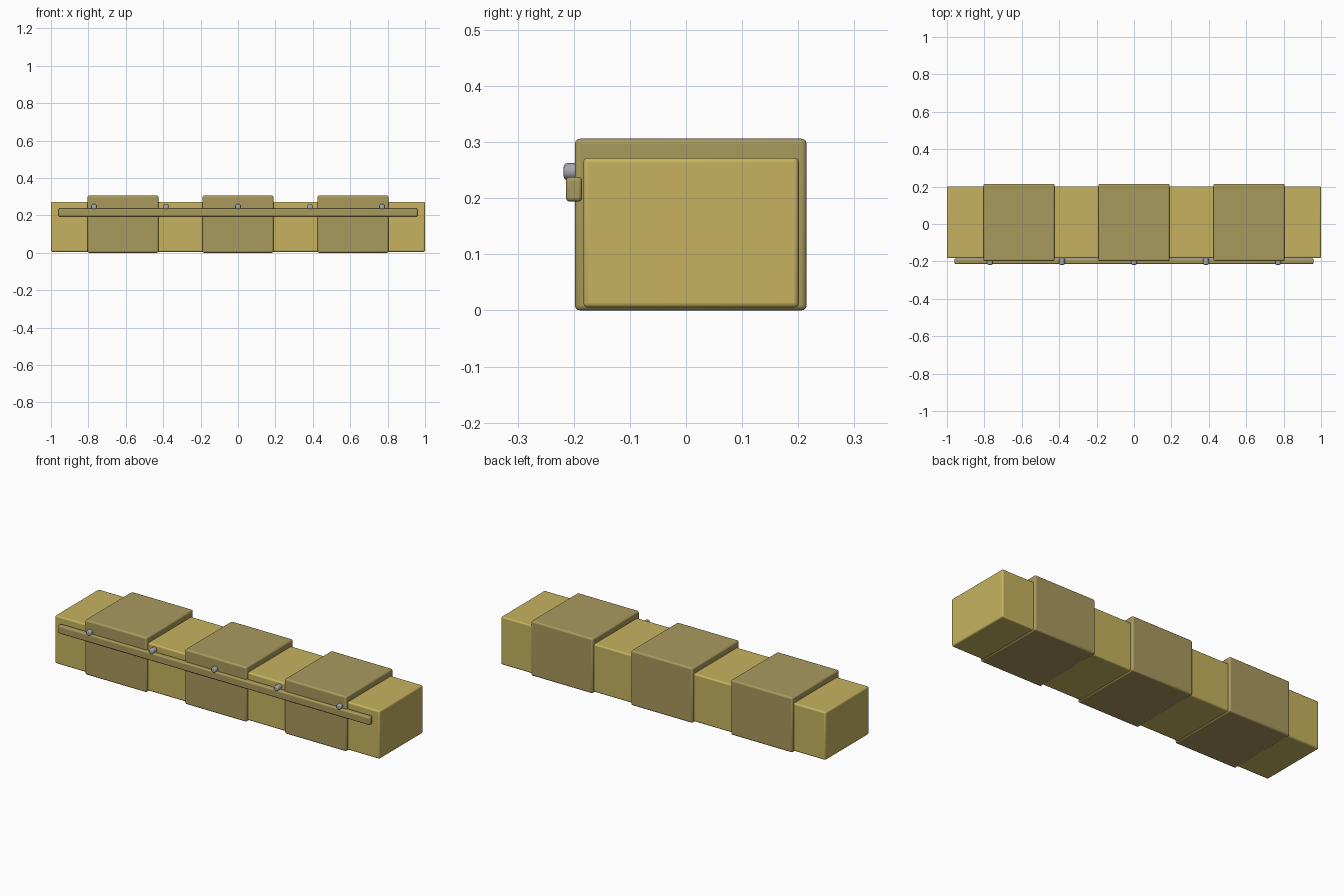
import bpy
import math

if "Cube" in bpy.data.objects:
    bpy.data.objects.remove(bpy.data.objects["Cube"])


def material(name, rgb):
    mat = bpy.data.materials.new(name)
    mat.use_nodes = True
    color = (*rgb, 1)
    mat.diffuse_color = color
    mat.node_tree.nodes["Principled BSDF"].inputs["Base Color"].default_value = color
    return mat


def finish(obj, name, mat, bevel):
    """Name, colour, round the edges and smooth them."""
    obj.name = name
    obj.data.materials.append(mat)
    bpy.ops.object.transform_apply(location=False, rotation=True, scale=True)
    bpy.ops.object.shade_smooth_by_angle(angle=math.radians(35))
    mod = obj.modifiers.new("Rounded edges", "BEVEL")
    mod.width = bevel
    mod.segments = 3
    mod.limit_method = "ANGLE"
    return obj


def box(name, low, high, mat, bevel):
    center = [(a + b) / 2 for a, b in zip(low, high)]
    bpy.ops.mesh.primitive_cube_add(size=1, location=center)
    obj = bpy.context.object
    obj.scale = [b - a for a, b in zip(low, high)]
    return finish(obj, name, mat, bevel)


straw = material("straw yellow", (0.57, 0.45, 0.115))
khaki = material("dark khaki", (0.40, 0.32, 0.11))
steel = material("steel grey", (0.38, 0.40, 0.43))

# Long core beam
box("core_beam", (-1, -0.183, 0.005), (1, 0.201, 0.272), straw, 0.008)

# Three wider sleeves around the beam
for i, x in enumerate((-0.615, 0, 0.615)):
    box(f"sleeve_{i + 1}", (x - 0.19, -0.198, 0), (x + 0.19, 0.215, 0.306), khaki, 0.009)

# Front rail
box("front_rail", (-0.96, -0.214, 0.194), (0.96, -0.185, 0.238), khaki, 0.007)

# Studs along the top of the rail
for i in range(5):
    bpy.ops.mesh.primitive_cylinder_add(
        vertices=16, radius=0.0148, depth=0.038,
        location=((i - 2) * 0.385, -0.199, 0.2475), rotation=(math.pi / 2, 0, 0))
    finish(bpy.context.object, f"rail_stud_{i + 1}", steel, 0.006)
